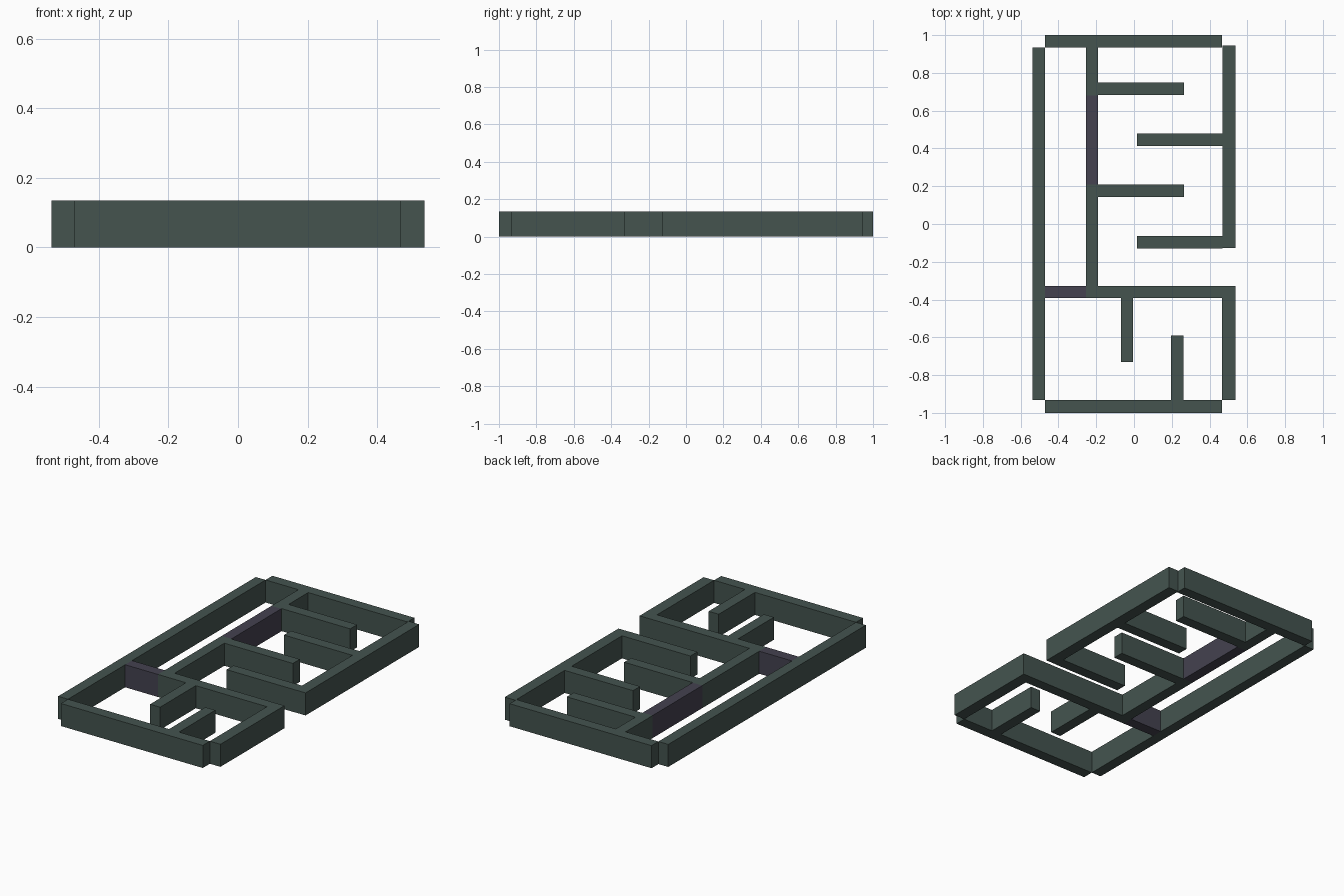
import bpy

if "Cube" in bpy.data.objects:
    bpy.data.objects.remove(bpy.data.objects["Cube"])

HEIGHT = 0.135


def flat_colour(name, rgb):
    mat = bpy.data.materials.new(name)
    mat.diffuse_color = (*rgb, 1.0)
    mat.use_nodes = True
    mat.node_tree.nodes["Principled BSDF"].inputs["Base Color"].default_value = mat.diffuse_color
    return mat


wall_green = flat_colour("dark grey green", (0.058, 0.088, 0.078))
door_purple = flat_colour("dark grey purple", (0.058, 0.054, 0.080))


def block(name, x0, x1, y0, y1, mat=wall_green):
    """Upright block standing on the ground between the given x and y limits."""
    bpy.ops.mesh.primitive_cube_add(
        size=1, location=((x0 + x1) / 2, (y0 + y1) / 2, HEIGHT / 2))
    obj = bpy.context.object
    obj.name = name
    obj.scale = (x1 - x0, y1 - y0, HEIGHT)
    bpy.ops.object.transform_apply(location=False, rotation=False, scale=True)
    obj.data.materials.append(mat)
    return obj


# Outer walls, with notched corners and an opening on the right
block("left_wall", -0.537, -0.472, -0.933, 0.935)
block("back_wall", -0.472, 0.467, 0.935, 1.0)
block("front_wall", -0.472, 0.467, -1.0, -0.933)
block("right_wall_back", 0.468, 0.537, -0.128, 0.946)
block("right_wall_front", 0.467, 0.537, -0.933, -0.393)

# Cross wall, whose left end is a door
block("cross_wall", -0.255, 0.537, -0.393, -0.328)
block("cross_door", -0.472, -0.255, -0.393, -0.328, door_purple)

# Corridor wall with a door in the middle
block("corridor_wall_front", -0.255, -0.19, -0.328, 0.21)
block("corridor_door", -0.255, -0.19, 0.21, 0.68, door_purple)
block("corridor_wall_back", -0.255, -0.19, 0.68, 0.935)

# Staggered baffles, alternately from the corridor wall and the right wall
for i in range(4):
    y = 0.717 - 0.271 * i
    x0, x1 = ((-0.19, 0.264), (0.015, 0.468))[i % 2]
    block(f"baffle_{i + 1}", x0, x1, y - 0.033, y + 0.033)

# Stub walls in the front room
block("stub_from_cross_wall", -0.07, -0.004, -0.731, -0.393)
block("stub_from_front_wall", 0.197, 0.263, -0.933, -0.59)
